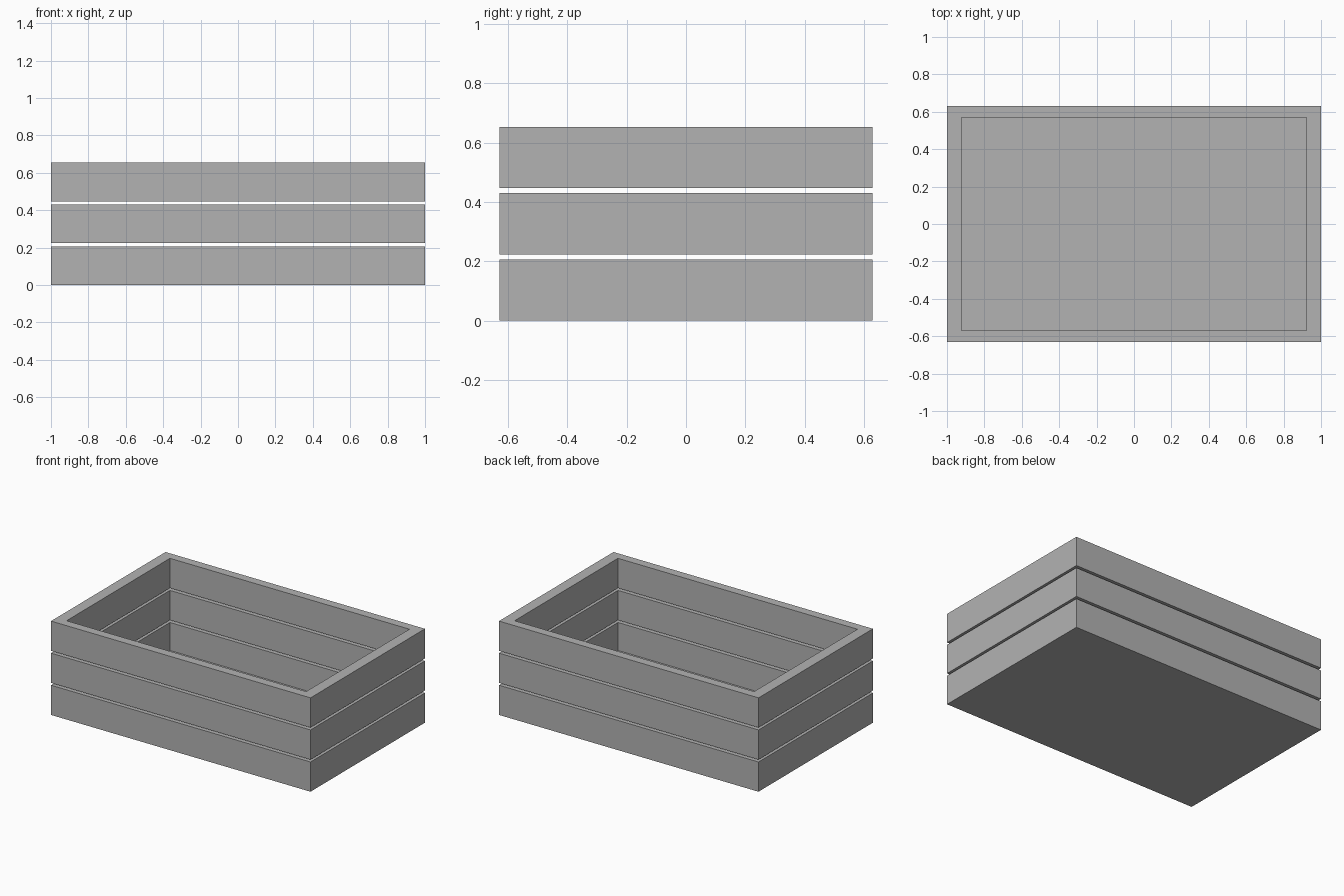
import bpy

cube = bpy.data.objects.get("Cube")
if cube:
    bpy.data.objects.remove(cube, do_unlink=True)

grey = bpy.data.materials.new("plain_grey")
grey.use_nodes = True
colour = (0.45, 0.45, 0.45, 1)
grey.diffuse_color = colour
grey.node_tree.nodes["Principled BSDF"].inputs["Base Color"].default_value = colour

# Overall crate sizes
HALF_X, HALF_Y = 1.0, 0.63
END_T, LONG_T = 0.077, 0.061     # board thickness at the ends and long sides
SLAT_H, PITCH, ROWS = 0.207, 0.2235, 3
FLOOR_T = 0.012


def board(name, low, high):
    """Axis-aligned board between two opposite corners."""
    bpy.ops.mesh.primitive_cube_add(size=1)
    ob = bpy.context.object
    ob.name = name
    for v in ob.data.vertices:
        for i in range(3):
            v.co[i] = high[i] if v.co[i] > 0 else low[i]
    ob.data.materials.append(grey)
    return ob


inner_x, inner_y = HALF_X - END_T, HALF_Y - LONG_T

# Floor panel inside the bottom row
board("floor_panel", (-inner_x, -inner_y, 0), (inner_x, inner_y, FLOOR_T))

# Three rows of slats with open gaps between them
for row in range(ROWS):
    z0 = row * PITCH
    z1 = z0 + SLAT_H
    n = row + 1
    # Long slats run the full width, end slats fit between them
    board(f"front_slat_{n}", (-HALF_X, -HALF_Y, z0), (HALF_X, -inner_y, z1))
    board(f"back_slat_{n}", (-HALF_X, inner_y, z0), (HALF_X, HALF_Y, z1))
    board(f"left_slat_{n}", (inner_x, -inner_y, z0), (HALF_X, inner_y, z1))
    board(f"right_slat_{n}", (-HALF_X, -inner_y, z0), (-inner_x, inner_y, z1))
